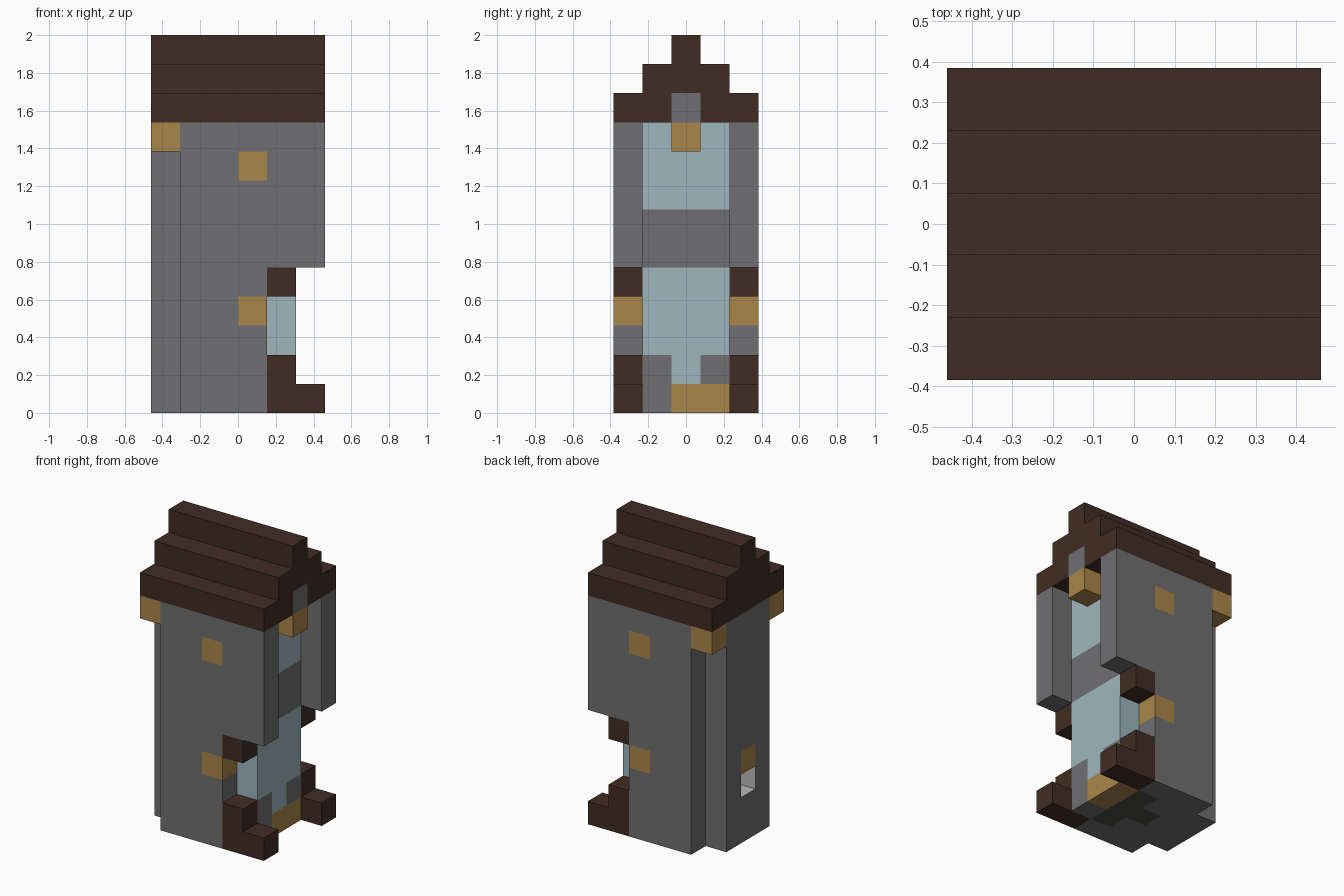
import bpy, bmesh
from mathutils import Vector

if "Cube" in bpy.data.objects:
    bpy.data.objects.remove(bpy.data.objects["Cube"])

UNIT = 2 / 13                      # edge of one block
ORIGIN = Vector((3, 2.5, 0))       # grid point placed at the world origin


def linear(c):
    c /= 255
    return c / 12.92 if c <= 0.04045 else ((c + 0.055) / 1.055) ** 2.4


def material(name, *rgb):
    m = bpy.data.materials.new(name)
    m.use_nodes = True
    col = (*[linear(c) for c in rgb], 1)
    m.diffuse_color = col
    bsdf = m.node_tree.nodes["Principled BSDF"]
    bsdf.inputs["Base Color"].default_value = col
    bsdf.inputs["Roughness"].default_value = 0.9
    return m


MATS = [material("stone grey", 112, 111, 113), material("dark brown", 65, 44, 35),
        material("ochre", 170, 134, 74), material("pale blue", 157, 182, 190),
        material("charcoal", 78, 79, 76), material("light grey", 186, 186, 188)]
STONE, BROWN, OCHRE, BLUE, CHARCOAL, LIGHT = range(len(MATS))


def block(name, x, y, z, colour, cuts=(), niche=None):
    """Box from grid ranges; cuts = (axis, positions); colour = index or rule(centre, normal)."""
    bm = bmesh.new()
    bmesh.ops.create_cube(bm, size=1)
    for v in bm.verts:
        v.co = [r[0] if c < 0 else r[1] for c, r in zip(v.co, (x, y, z))]
    for axis, places in cuts:
        normal = Vector([axis == a for a in "xyz"])
        for p in places:
            bmesh.ops.bisect_plane(bm, geom=bm.verts[:] + bm.edges[:] + bm.faces[:],
                                   plane_co=normal * p, plane_no=normal)
    bm.normal_update()
    for f in bm.faces:
        f.material_index = colour(f.calc_center_median(), f.normal) if callable(colour) else colour
    # Sink the chosen cell into a recess
    if niche:
        cell = [f for f in bm.faces if niche(f.calc_center_median(), f.normal)]
        ring = bmesh.ops.inset_individual(bm, faces=cell, thickness=0, depth=-0.98)["faces"]
        for f in ring + cell:
            f.material_index = LIGHT
    for v in bm.verts:
        v.co = (v.co - ORIGIN) * UNIT
    me = bpy.data.meshes.new(name)
    bm.to_mesh(me)
    bm.free()
    for m in MATS:
        me.materials.append(m)
    ob = bpy.data.objects.new(name, me)
    bpy.context.collection.objects.link(ob)
    return ob


# Solid core with a dark mark on the underside
def core_colour(c, n):
    mark = c.x > 3 or (c.x > 2 and 2 < c.y < 3)
    return CHARCOAL if n.z < -0.5 and mark else STONE


block("core", (1, 4), (1, 4), (0, 10), core_colour, [("x", (2, 3)), ("y", (2, 3))])


# Glazed bay between the side walls
def bay_colour(c, n):
    middle = 2 < c.y < 3
    if c.z < 1:
        return OCHRE if c.y > 2 else STONE
    if c.z < 2:
        return BLUE if middle else STONE
    return STONE if 5 < c.z < 7 else BLUE


block("window_bay", (4, 5), (1, 4), (0, 10), bay_colour,
      [("y", (2, 3)), ("z", (1, 2, 5, 7))])

# Rear panel with an ochre tile above a recess
block("rear_panel", (0, 1), (1, 4), (0, 10),
      lambda c, n: OCHRE if n.x < -0.5 and 2 < c.y < 3 and 3 < c.z < 4 else STONE,
      [("y", (2, 3)), ("z", (2, 3, 4))],
      niche=lambda c, n: n.x < -0.5 and 2 < c.y < 3 and 2 < c.z < 3)

# Matching front and back walls with their trim
for side, y in (("front", (0, 1)), ("back", (4, 5))):
    block(side + "_lower_wall", (1, 4), y, (0, 5),
          lambda c, n: OCHRE if c.x > 3 and 3 < c.z < 4 else STONE,
          [("x", (3,)), ("z", (3, 4))])
    block(side + "_upper_wall", (1, 6), y, (5, 10),
          lambda c, n: OCHRE if 3 < c.x < 4 and 8 < c.z < 9 else STONE,
          [("x", (3, 4)), ("z", (8, 9))])
    block(side + "_step", (4, 6), y, (0, 1), BROWN)
    block(side + "_sill", (4, 5), y, (1, 2), BROWN)
    block(side + "_lintel", (4, 5), y, (4, 5), BROWN)
    block(side + "_corner_bracket", (0, 1), y, (9, 10), OCHRE)

# Stepped roof, with a stone beam end above the hanging lamp
block("roof_eaves", (0, 6), (0, 5), (10, 11),
      lambda c, n: STONE if n.x > 0.5 and 2 < c.y < 3 else BROWN, [("y", (2, 3))])
block("roof_middle", (0, 6), (1, 4), (11, 12), BROWN)
block("roof_ridge", (0, 6), (2, 3), (12, 13), BROWN)
block("hanging_lamp", (5, 6), (2, 3), (9, 10), OCHRE)
